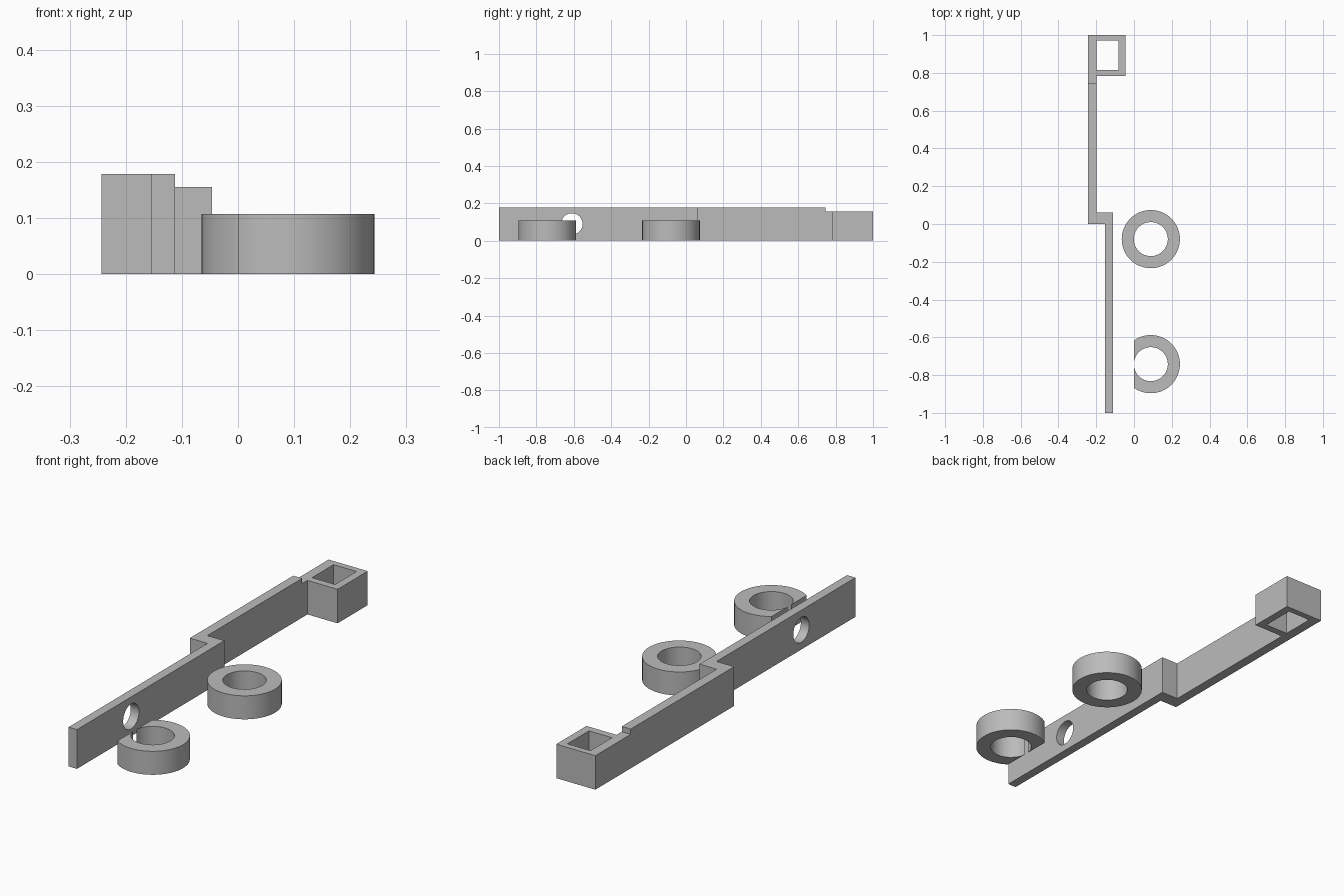
import bpy
import bmesh
from math import cos, sin, pi
from mathutils import Matrix

cube = bpy.data.objects.get("Cube")
if cube:
    bpy.data.objects.remove(cube, do_unlink=True)

grey = bpy.data.materials.new("plain grey")
grey.use_nodes = True
grey.diffuse_color = (0.5, 0.5, 0.5, 1)
grey.node_tree.nodes["Principled BSDF"].inputs["Base Color"].default_value = (0.5, 0.5, 0.5, 1)


def add_object(name, bm):
    bmesh.ops.recalc_face_normals(bm, faces=bm.faces)
    mesh = bpy.data.meshes.new(name)
    bm.to_mesh(mesh)
    bm.free()
    mesh.materials.append(grey)
    obj = bpy.data.objects.new(name, mesh)
    bpy.context.collection.objects.link(obj)
    return obj


def prism(name, outline, bottom, top):
    """Extrude a plan outline upwards."""
    bm = bmesh.new()
    face = bm.faces.new([bm.verts.new((x, y, bottom)) for x, y in outline])
    new = bmesh.ops.extrude_face_region(bm, geom=[face])["geom"]
    verts = [v for v in new if isinstance(v, bmesh.types.BMVert)]
    bmesh.ops.translate(bm, verts=verts, vec=(0, 0, top - bottom))
    return add_object(name, bm)


def cut(obj, cutter):
    """Subtract the cutter, then discard it."""
    cutter.hide_render = True
    mod = obj.modifiers.new("cut", "BOOLEAN")
    mod.operation, mod.solver, mod.object = "DIFFERENCE", "EXACT", cutter
    select(obj)
    bpy.ops.object.modifier_apply(modifier=mod.name)
    bpy.data.objects.remove(cutter, do_unlink=True)


def select(obj):
    bpy.ops.object.select_all(action="DESELECT")
    obj.select_set(True)
    bpy.context.view_layer.objects.active = obj


def smooth(obj):
    select(obj)
    bpy.ops.object.shade_smooth_by_angle(angle=pi / 6)


def ring(name, x, y, outer, inner, height, trim=False, steps=64):
    """Revolve a rectangular section; optionally trim it flat at x = 0."""
    bm = bmesh.new()
    section = [(inner, 0), (outer, 0), (outer, height), (inner, height)]
    loops = [[bm.verts.new((x + r * cos(a), y + r * sin(a), z)) for r, z in section]
             for a in (2 * pi * i / steps for i in range(steps))]
    for i, here in enumerate(loops):
        after = loops[(i + 1) % steps]
        for j in range(4):
            k = (j + 1) % 4
            bm.faces.new((here[j], after[j], after[k], here[k]))
    if trim:
        bmesh.ops.bisect_plane(bm, geom=bm.verts[:] + bm.edges[:] + bm.faces[:],
                               plane_co=(0, 0, 0), plane_no=(1, 0, 0), clear_inner=True)
        bmesh.ops.holes_fill(bm, edges=[e for e in bm.edges if e.is_boundary], sides=0)
    smooth(add_object(name, bm))


# Stepped arm with a round through hole
LEFT, RIGHT = -0.243, -0.112
arm = prism("stepped_arm", [(-0.154, -1), (RIGHT, -1), (RIGHT, 0.062), (-0.198, 0.062),
                            (-0.198, 0.745), (LEFT, 0.745), (LEFT, 0), (-0.154, 0)], 0, 0.179)
bm = bmesh.new()
bmesh.ops.create_cone(bm, cap_ends=True, segments=48, radius1=0.057, radius2=0.057, depth=0.3,
                      matrix=Matrix.Translation((-0.133, -0.61, 0.09)) @ Matrix.Rotation(pi / 2, 4, "Y"))
cut(arm, add_object("arm_hole_cutter", bm))
smooth(arm)

# Square socket joined to the arm by a short, lower web
socket = prism("square_socket", [(LEFT, 0.745), (-0.198, 0.745), (-0.198, 0.783),
                                 (-0.046, 0.783), (-0.046, 1), (LEFT, 1)], 0, 0.155)
cut(socket, prism("socket_cutter", [(-0.198, 0.816), (-0.082, 0.816),
                                    (-0.082, 0.971), (-0.198, 0.971)], -0.1, 0.3))

# Loose rings, the front one trimmed flat on its right side
ring("full_ring", 0.089, -0.08, 0.154, 0.09, 0.107)
ring("trimmed_ring", 0.089, -0.742, 0.154, 0.09, 0.107, trim=True)
